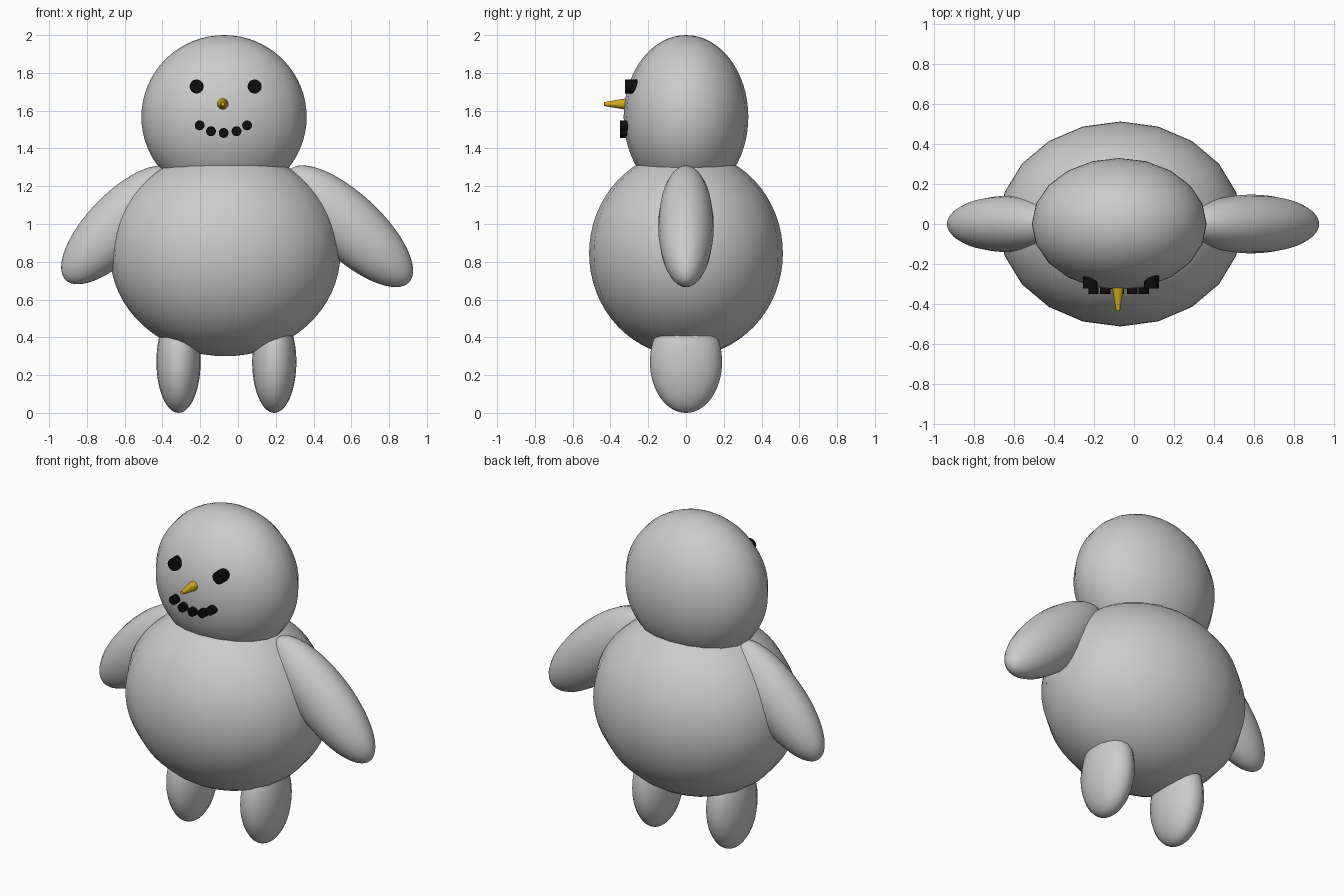
import bpy
from math import radians

if "Cube" in bpy.data.objects:
    bpy.data.objects.remove(bpy.data.objects["Cube"])


def colour(name, rgb):
    m = bpy.data.materials.new(name)
    m.diffuse_color = (*rgb, 1)
    m.use_nodes = True
    m.node_tree.nodes["Principled BSDF"].inputs["Base Color"].default_value = m.diffuse_color
    return m


black = colour("coal_black", (0.004, 0.004, 0.004))
gold = colour("nose_gold", (0.65, 0.42, 0.01))


def ellipsoid(name, loc, radii, tilt=0):
    bpy.ops.mesh.primitive_uv_sphere_add(segments=20, ring_count=32, radius=1)
    o = bpy.context.object
    o.name = name
    o.scale = radii
    bpy.ops.object.transform_apply(location=False, rotation=False, scale=True)
    o.location = loc
    o.rotation_euler = (0, radians(tilt), 0)
    bpy.ops.object.shade_smooth()
    return o


def peg(name, x, z, r, front, back, mat, r_front=None):
    # round peg running along y, optionally tapered toward the front
    bpy.ops.mesh.primitive_cone_add(
        vertices=24, radius1=r, radius2=r if r_front is None else r_front,
        depth=back - front, location=(x, (front + back) / 2, z),
        rotation=(radians(90), 0, 0))
    o = bpy.context.object
    o.name = name
    o.data.materials.append(mat)
    bpy.ops.object.shade_smooth_by_angle(angle=radians(40))
    return o


# body and head
ellipsoid("body", (-0.068, 0, 0.845), (0.61, 0.513, 0.545))
ellipsoid("head", (-0.074, 0, 1.567), (0.4375, 0.33, 0.433))

# arms, hanging outwards
ellipsoid("arm_right", (0.588, 0, 0.988), (0.172, 0.147, 0.435), -47)
ellipsoid("arm_left", (-0.63, 0, 0.995), (0.166, 0.141, 0.406), 44)

# legs
for side, x in (("left", -0.315), ("right", 0.192)):
    ellipsoid("leg_" + side, (x, 0, 0.27), (0.117, 0.191, 0.27))

# eyes
for side, x in (("left", -0.219), ("right", 0.088)):
    peg("eye_" + side, x, 1.728, 0.037, -0.323, -0.24, black)

# nose
peg("nose", -0.08, 1.635, 0.031, -0.435, -0.31, gold, 0.01)

# mouth dots
for i, (x, z) in enumerate(((-0.203, 1.522), (-0.143, 1.491), (-0.076, 1.482),
                            (-0.008, 1.491), (0.048, 1.522))):
    peg(f"mouth_dot_{i + 1}", x, z, 0.026, -0.35, -0.285, black)
